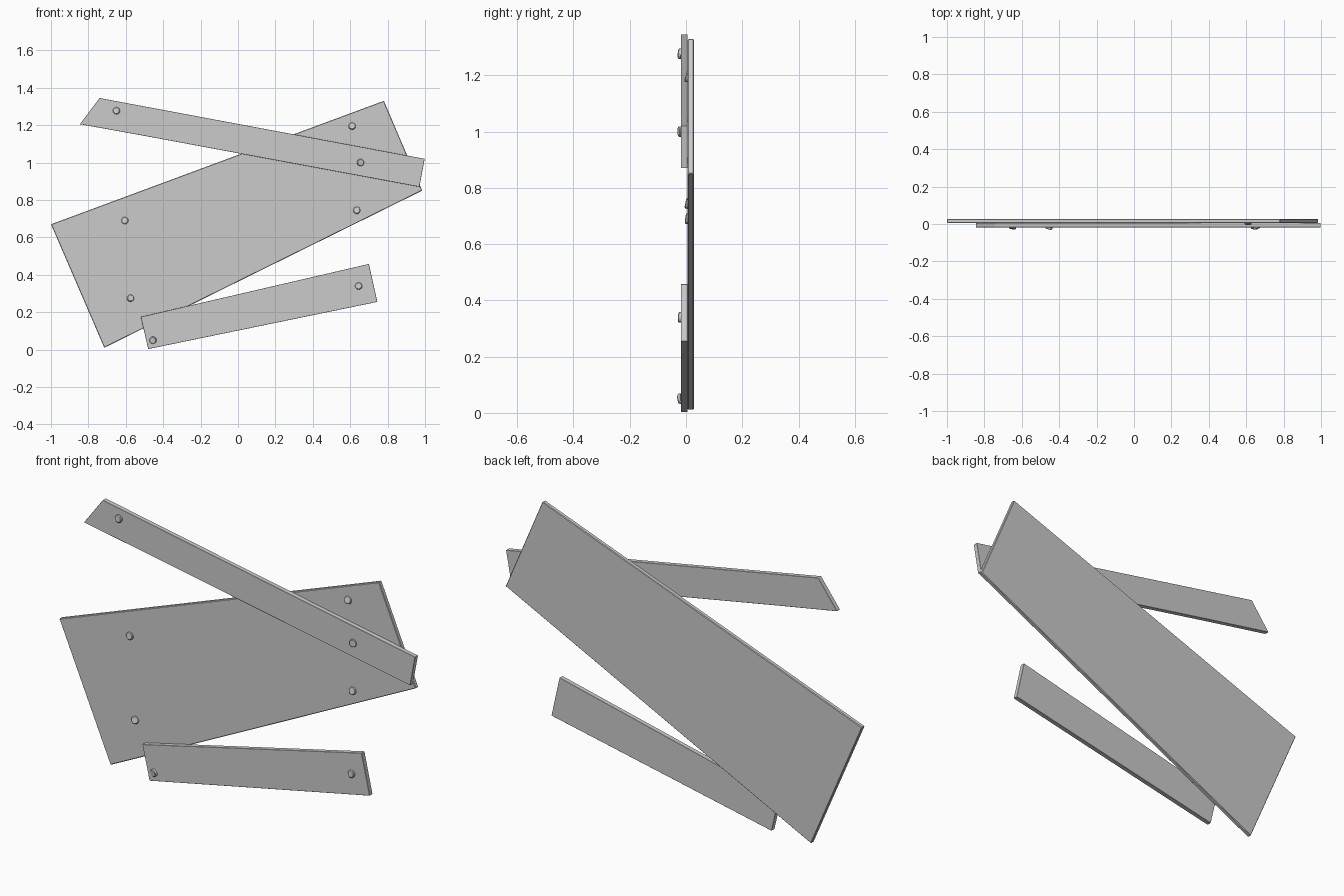
import bpy
import bmesh
import math
from mathutils import Vector, Matrix

cube = bpy.data.objects.get("Cube")
if cube:
    bpy.data.objects.remove(cube, do_unlink=True)

grey = bpy.data.materials.new("plain grey")
grey.use_nodes = True
colour = (0.6, 0.6, 0.6, 1)
grey.diffuse_color = colour
grey.node_tree.nodes["Principled BSDF"].inputs["Base Color"].default_value = colour


def finish(name, bm):
    bmesh.ops.recalc_face_normals(bm, faces=bm.faces)
    mesh = bpy.data.meshes.new(name)
    bm.to_mesh(mesh)
    bm.free()
    mesh.materials.append(grey)
    obj = bpy.data.objects.new(name, mesh)
    bpy.context.collection.objects.link(obj)
    return obj


def board(name, outline, front, back, edge):
    """Extrude an x, z outline from front to back and soften its edges."""
    bm = bmesh.new()
    face = bm.faces.new([bm.verts.new((x, front, z)) for x, z in outline])
    moved = bmesh.ops.extrude_face_region(bm, geom=[face])["geom"]
    verts = [v for v in moved if isinstance(v, bmesh.types.BMVert)]
    bmesh.ops.translate(bm, verts=verts, vec=(0, back - front, 0))
    obj = finish(name, bm)
    bevel = obj.modifiers.new("soft edges", "BEVEL")
    bevel.width = edge
    bevel.segments = 1


def nail(name, x, z, surface, lean, turn):
    """Short round nail head, tipped slightly out of the board."""
    bm = bmesh.new()
    bmesh.ops.create_cone(bm, cap_ends=True, segments=16, radius1=0.019,
                          radius2=0.019, depth=0.012)
    edges = [e for e in bm.edges if all(v.co.z > 0 for v in e.verts)]
    bmesh.ops.bevel(bm, geom=edges, offset=0.003, segments=1, affect="EDGES")
    axis = Vector((math.sin(lean) * math.cos(turn), -math.cos(lean),
                   math.sin(lean) * math.sin(turn)))
    rotation = axis.to_track_quat("Z", "Y").to_matrix().to_4x4()
    bm.transform(Matrix.Translation((x, surface, z)) @ rotation)
    finish(name, bm)


# Boards: wide tapered panel behind two narrow planks
board("back_panel", [(-1, 0.67), (-0.715, 0.01), (0.985, 0.85), (0.78, 1.33)],
      0.006, 0.028, 0.003)
board("upper_plank", [(-0.845, 1.205), (-0.48, 1.139), (0.97, 0.87),
                      (0.998, 1.02), (-0.74, 1.345)], -0.018, 0.006, 0.001)
board("lower_plank", [(-0.52, 0.175), (-0.48, 0.003), (0.745, 0.255), (0.70, 0.458)],
      -0.018, 0.006, 0.001)

# Nail heads: x, z, lean, direction of lean in degrees
panel_nails = [(-0.605, 0.69, 0.15, 120), (-0.575, 0.275, 0.3, 50),
               (0.61, 1.195, 0.3, 90), (0.635, 0.745, 0.2, 100)]
plank_nails = [(-0.65, 1.277, 0.2, 150), (0.655, 1.0, 0.25, 0),
               (-0.455, 0.05, 0.3, 210), (0.645, 0.34, 0.15, 150)]
for surface, label, nails in ((0.004, "panel", panel_nails),
                              (-0.021, "plank", plank_nails)):
    for number, (x, z, lean, turn) in enumerate(nails, 1):
        nail(f"{label}_nail_{number}", x, z, surface, lean, math.radians(turn))
